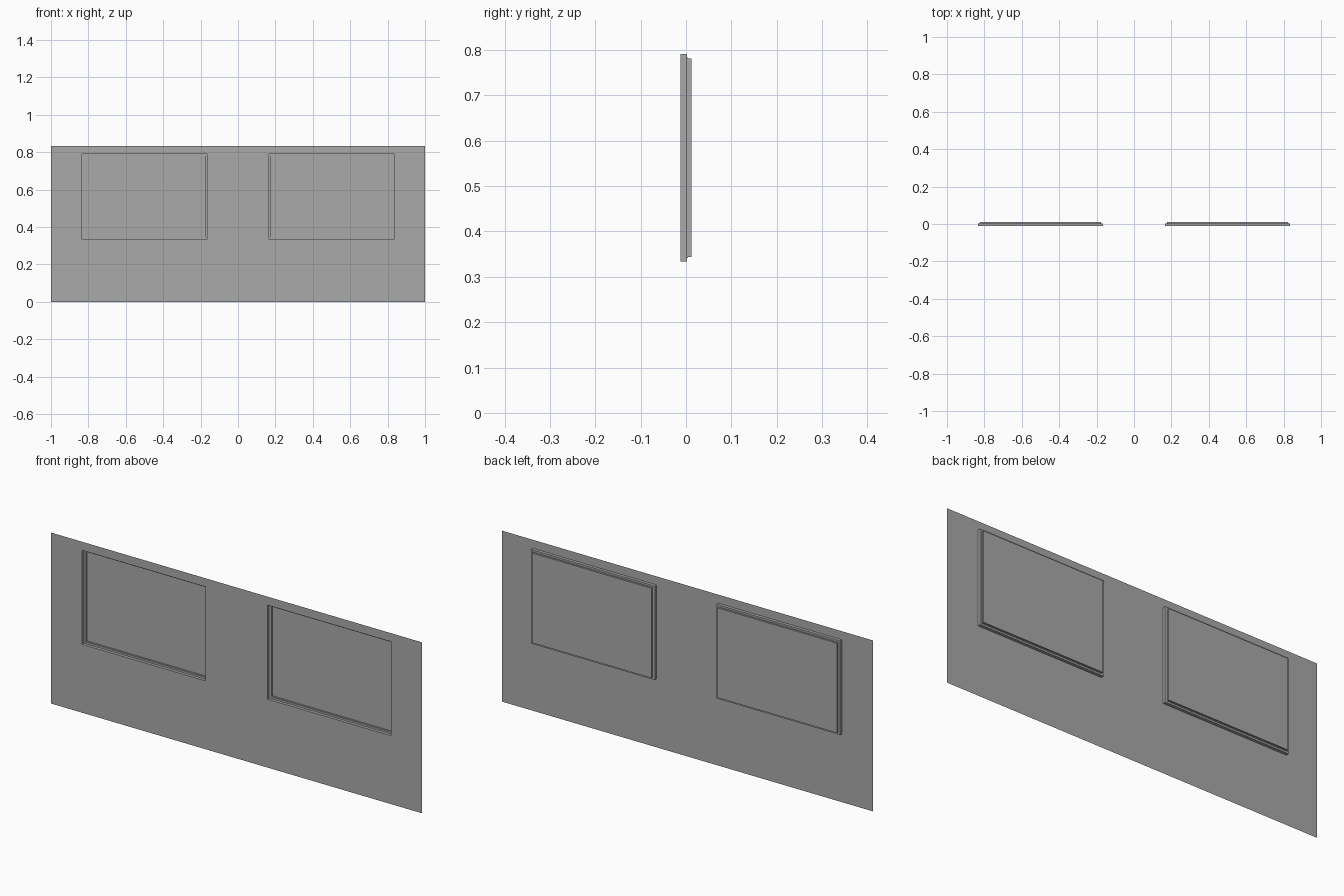
import bpy
import bmesh

if "Cube" in bpy.data.objects:
    bpy.data.objects.remove(bpy.data.objects["Cube"])

grey = bpy.data.materials.new("wall grey")
grey.diffuse_color = (0.4, 0.4, 0.4, 1)
grey.use_nodes = True
grey.node_tree.nodes["Principled BSDF"].inputs["Base Color"].default_value = grey.diffuse_color

FRONT_Y = -0.012
X_CUTS = [-1, -0.8333, -0.1667, 0.1667, 0.8333, 1]
Z_CUTS = [0, 0.3333, 0.7917, 0.8333]

# Thin wall sheet, divided so that two cells become the windows
bm = bmesh.new()
verts = [[bm.verts.new((x, FRONT_Y, z)) for z in Z_CUTS] for x in X_CUTS]
windows = []
for i in range(len(X_CUTS) - 1):
    for j in range(len(Z_CUTS) - 1):
        face = bm.faces.new((verts[i][j], verts[i + 1][j],
                             verts[i + 1][j + 1], verts[i][j + 1]))
        if j == 1 and i in (1, 3):
            windows.append(face)
bm.normal_update()


def step(thickness, depth):
    """Shrink the window faces and push them towards the back."""
    bmesh.ops.inset_individual(bm, faces=windows, thickness=thickness,
                               depth=-depth, use_even_offset=True)
    bm.normal_update()


# Stepped window recesses: reveal, ledge, thin bead, ledge, pane
for thickness, depth in ((0, 0.0145), (0.0085, 0), (0, 0.002),
                         (0.002, 0), (0, 0.0075)):
    step(thickness, depth)

mesh = bpy.data.meshes.new("window_wall")
bm.to_mesh(mesh)
bm.free()
mesh.materials.append(grey)
wall = bpy.data.objects.new("window_wall", mesh)
bpy.context.collection.objects.link(wall)
